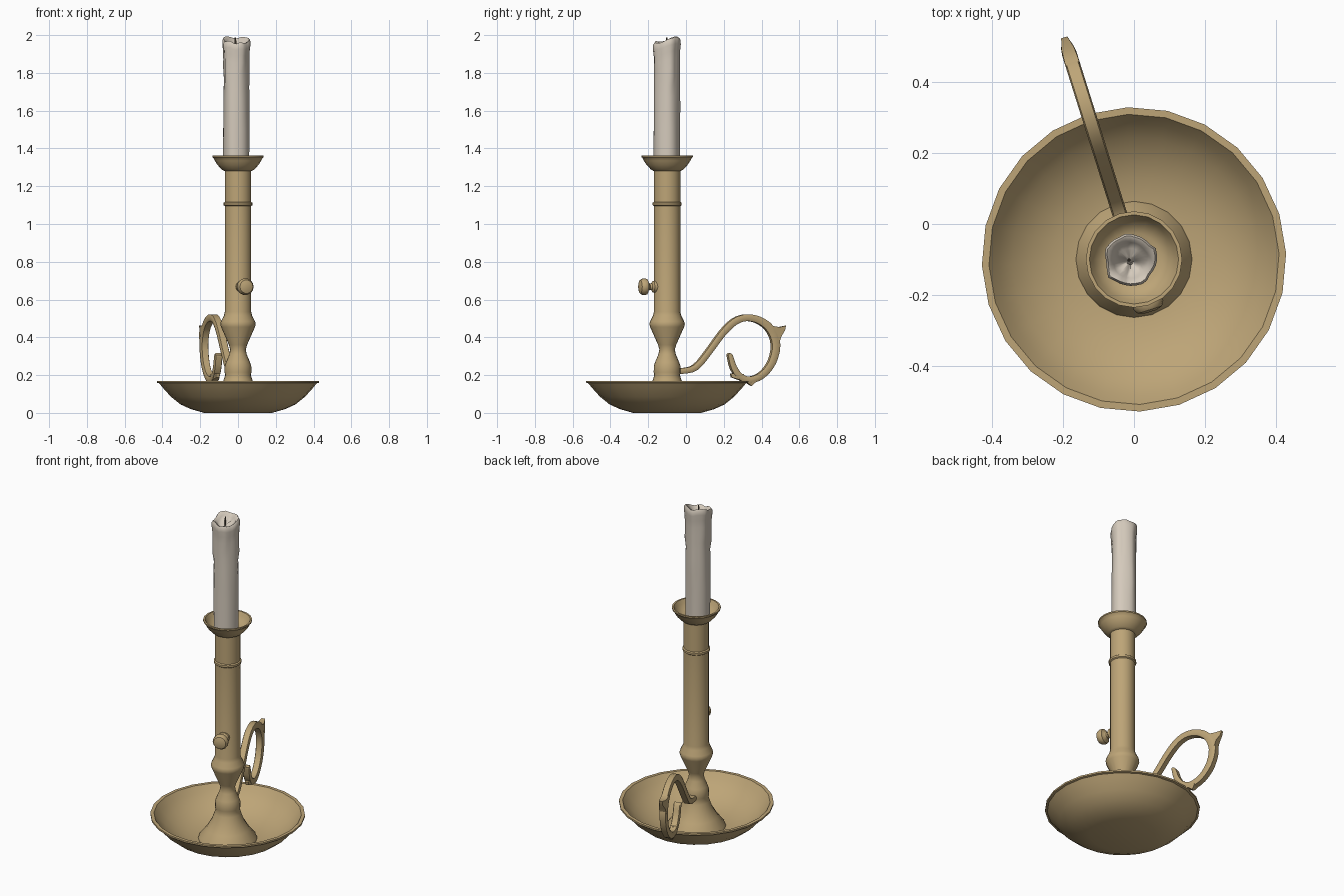
import bpy, bmesh, math
from mathutils import Vector, Matrix

AXIS = Vector((0, -0.1, 0))          # centre line of dish and column
D = Vector((-0.3, 0.954, 0)).normalized()   # direction of the handle
SIDE = Vector((0, 0, 1)).cross(D)


def material(name, rgb):
    m = bpy.data.materials.new(name)
    m.diffuse_color = (*rgb, 1)
    return m


BRASS = material("brass", (0.51, 0.375, 0.185))
WAX = material("wax", (0.66, 0.59, 0.50))
WICK = material("wick", (0.10, 0.08, 0.06))


def finish(name, bm, mat, angle=35):
    bmesh.ops.remove_doubles(bm, verts=bm.verts, dist=1e-5)
    bmesh.ops.recalc_face_normals(bm, faces=bm.faces)
    me = bpy.data.meshes.new(name)
    bm.to_mesh(me)
    bm.free()
    me.materials.append(mat)
    ob = bpy.data.objects.new(name, me)
    bpy.context.collection.objects.link(ob)
    bpy.ops.object.select_all(action='DESELECT')
    ob.select_set(True)
    bpy.context.view_layer.objects.active = ob
    bpy.ops.object.shade_smooth_by_angle(angle=math.radians(angle))
    return ob


def skin(bm, rings):
    """Join rings of equal point count with quads."""
    vs = [[bm.verts.new(p) for p in r] for r in rings]
    n = len(rings[0])
    for a, b in zip(vs, vs[1:]):
        for i in range(n):
            j = (i + 1) % n
            bm.faces.new((a[i], a[j], b[j], b[i]))
    return vs


def lathe(name, prof, n, mat, mtx, turn=0.0, angle=35):
    bm = bmesh.new()
    rings = [[mtx @ Vector((r * math.cos(turn + math.tau * i / n),
                            r * math.sin(turn + math.tau * i / n), z))
              for i in range(n)] for r, z in prof]
    vs = skin(bm, rings)
    bm.faces.new(vs[0])
    bm.faces.new(vs[-1])
    return finish(name, bm, mat, angle)


UP = Matrix.Translation(AXIS)

# shallow dish with a rolled rim
lathe("dish", [(0.18, 0), (0.25, 0.02), (0.305, 0.045), (0.355, 0.085), (0.40, 0.135),
               (0.418, 0.157), (0.43, 0.16), (0.43, 0.17), (0.41, 0.17), (0.385, 0.135),
               (0.345, 0.095), (0.29, 0.06), (0.23, 0.035), (0.15, 0.02)],
      24, BRASS, UP, 0.04)

# turned stem: flared foot, collar, neck, bulb and tube
lathe("stem", [(0.165, 0.02), (0.16, 0.035), (0.12, 0.085), (0.09, 0.135), (0.074, 0.18),
               (0.068, 0.2), (0.071, 0.215), (0.07, 0.25), (0.063, 0.27), (0.046, 0.31),
               (0.041, 0.335), (0.048, 0.36), (0.09, 0.455), (0.094, 0.47), (0.09, 0.485),
               (0.075, 0.515), (0.07, 0.535), (0.07, 1.095), (0.077, 1.1), (0.077, 1.112),
               (0.07, 1.117), (0.07, 1.3)], 20, BRASS, UP)

# drip cup
lathe("drip_cup", [(0.07, 1.28), (0.085, 1.288), (0.108, 1.312), (0.123, 1.335),
                   (0.13, 1.35), (0.136, 1.354), (0.136, 1.362), (0.126, 1.362),
                   (0.115, 1.34), (0.10, 1.32), (0.075, 1.305)], 20, BRASS, UP)

# push knob on the side away from the handle
knob_m = (Matrix.Translation(AXIS + Vector((0, 0, 0.668)))
          @ (-D).to_track_quat('Z', 'Y').to_matrix().to_4x4())
lathe("push_knob", [(0.032, 0.06), (0.032, 0.078), (0.019, 0.086), (0.017, 0.098),
                    (0.026, 0.108), (0.041, 0.113), (0.044, 0.122), (0.044, 0.136),
                    (0.036, 0.149), (0.018, 0.155)], 14, BRASS, knob_m)


# handle, drawn in its own plane from (y, z) points
def place(y, z, side=0.0):
    return AXIS + D * ((y + 0.1) / D.y) + SIDE * side + Vector((0, 0, z))


path = [(-0.075, 0.222, 0.03), (-0.02, 0.222, 0.03), (0.05, 0.242, 0.032),
        (0.12, 0.325, 0.032), (0.19, 0.42, 0.034), (0.255, 0.483, 0.036),
        (0.32, 0.504, 0.036), (0.39, 0.488, 0.038), (0.447, 0.44, 0.042),
        (0.474, 0.36, 0.042), (0.453, 0.267, 0.038), (0.40, 0.20, 0.036),
        (0.335, 0.174, 0.036), (0.285, 0.192, 0.032), (0.25, 0.24, 0.03),
        (0.232, 0.30, 0.024), (0.222, 0.312, 0.012)]
pts = [Vector(p) for p in path]
pts = [2 * pts[0] - pts[1]] + pts + [2 * pts[-1] - pts[-2]]
curve = []
for a, b, c, d in zip(pts, pts[1:], pts[2:], pts[3:]):
    for k in range(3):                       # smooth interpolation
        t = k / 3
        curve.append(0.5 * (2 * b + (c - a) * t + (2 * a - 5 * b + 4 * c - d) * t * t
                            + (3 * b - a - 3 * c + d) * t ** 3))
curve.append(pts[-2])
rings = []
for i, p in enumerate(curve):
    t = curve[min(i + 1, len(curve) - 1)] - curve[max(i - 1, 0)]
    n = Vector((-t.y, t.x)).normalized() * p.z / 2
    w = 0.021
    rings.append([place(p.x + n.x * s, p.y + n.y * s, w * q)
                  for s, q in ((1, 0.8), (0.5, 1), (-0.5, 1), (-1, 0.8),
                               (-1, -0.8), (-0.5, -1), (0.5, -1), (1, -0.8))])
bm = bmesh.new()
vs = skin(bm, rings)
bm.faces.new(vs[0])
bm.faces.new(vs[-1])
finish("handle", bm, BRASS, 50)


# pointed leaves on the handle: thumb rest, lower spur, scroll tip
def leaf(name, outline):
    bm = bmesh.new()
    skin(bm, [[place(y, z, s * w) for y, z, w in outline] for s in (-1, 1)])
    bm.verts.ensure_lookup_table()
    n = len(outline)
    bm.faces.new(bm.verts[:n])
    bm.faces.new(bm.verts[n:])
    finish(name, bm, BRASS, 40)


leaf("thumb_rest", [(0.425, 0.475, 0.02), (0.465, 0.457, 0.02), (0.495, 0.455, 0.018),
                    (0.527, 0.462, 0.009), (0.522, 0.438, 0.009), (0.5, 0.405, 0.018),
                    (0.488, 0.37, 0.02), (0.455, 0.40, 0.02)])
leaf("lower_spur", [(0.29, 0.185, 0.02), (0.315, 0.163, 0.02), (0.345, 0.143, 0.01),
                    (0.365, 0.165, 0.02), (0.35, 0.185, 0.02)])
leaf("scroll_tip", [(0.30, 0.205, 0.02), (0.27, 0.21, 0.019), (0.235, 0.208, 0.01),
                    (0.24, 0.188, 0.01), (0.28, 0.175, 0.019), (0.32, 0.165, 0.02)])

# candle: slightly rippled wax with drips and an uneven melted rim
N = 28
C = Vector((-0.01, -0.102, 0))
DRIPS = [(-2.5, 1.74, 0.007), (-1.0, 1.84, 0.006), (0.4, 1.78, 0.007),
         (1.7, 1.6, 0.006), (2.8, 1.82, 0.006)]


def rim(a):
    z = 1.975 + 0.012 * math.sin(a - 0.3) + 0.008 * math.sin(3 * a + 0.5)
    z -= 0.018 * math.exp(-((a + 1.65) / 0.3) ** 2)     # notch at the front
    z += 0.012 * math.exp(-((a - 1.1) / 0.4) ** 2)      # peak at the back
    return min(z, 2.0)


def wax_ring(r, f, z0=1.3, drop=0.0):
    out = []
    for i in range(N):
        a = -math.pi + math.tau * i / N
        z = z0 + (rim(a) - z0) * f - drop
        rr = r + 0.0018 * math.sin(3 * a + 1) + 0.0015 * math.sin(5 * a + 4 * z)
        if r > 0.06:
            for da, dz, h in DRIPS:
                if z > dz - 0.01:
                    rr += h * math.exp(-((a - da) / 0.16) ** 2)
        out.append(C + Vector((rr * math.cos(a), rr * math.sin(a), z)))
    return out


bm = bmesh.new()
outer = [(0.069, 0), (0.069, 0.3), (0.068, 0.43), (0.068, 0.55), (0.067, 0.63),
         (0.067, 0.7), (0.067, 0.77), (0.067, 0.84), (0.068, 0.9), (0.072, 0.95),
         (0.072, 0.985), (0.066, 1.0)]
rings = [wax_ring(r, f) for r, f in outer]
rings += [wax_ring(0.058, 1, drop=0.004), wax_ring(0.05, 1, drop=0.02),
          wax_ring(0.034, 1, drop=0.036), wax_ring(0.012, 1, drop=0.042)]
vs = skin(bm, rings)
bm.faces.new(vs[0])
bm.faces.new(vs[-1])
finish("candle", bm, WAX, 60)

# wick
lathe("wick", [(0.005, 1.92), (0.005, 1.97), (0.003, 1.988)], 6, WICK,
      Matrix.Translation(C + Vector((-0.004, 0, 0))))
